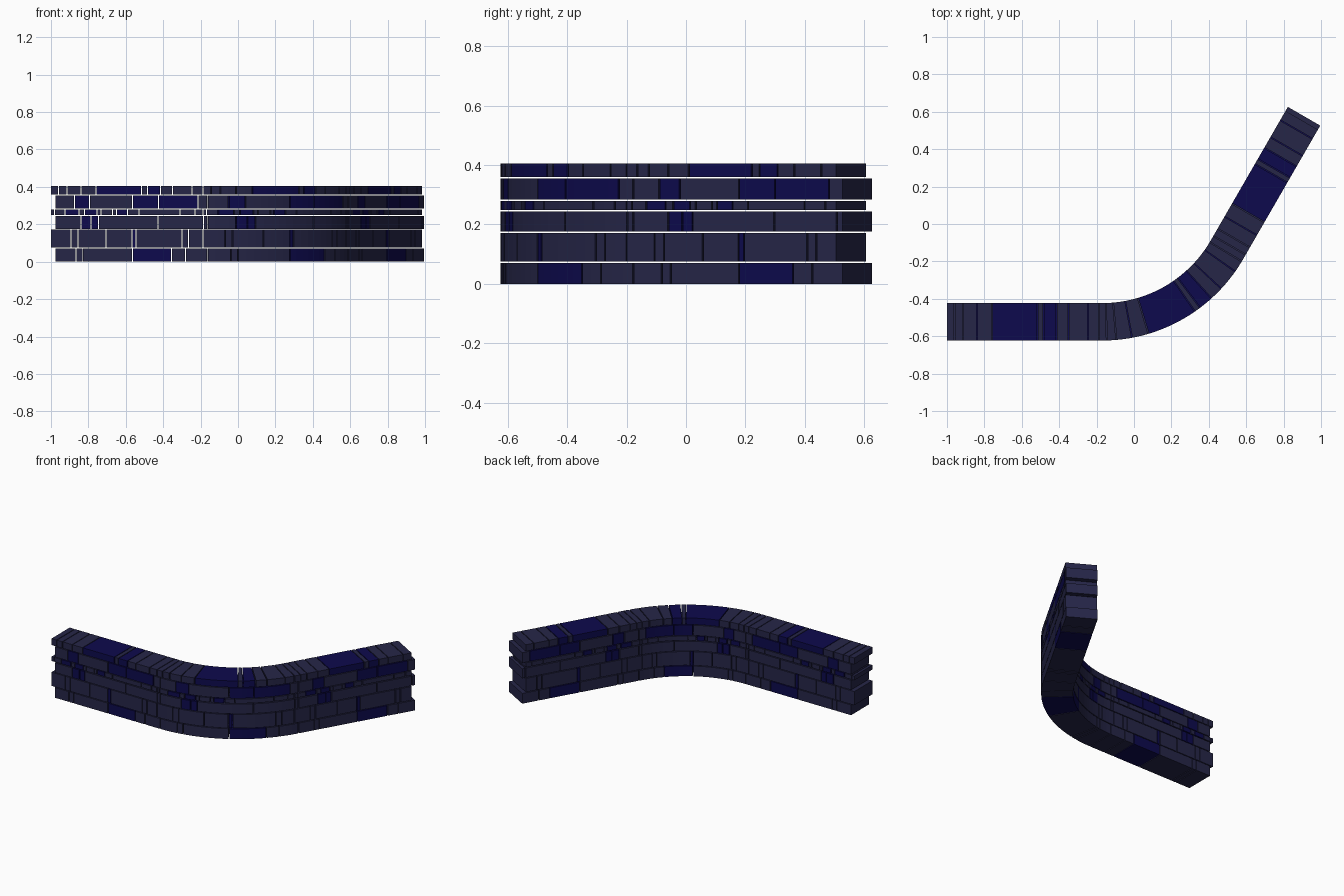
import bpy, bmesh, math

if "Cube" in bpy.data.objects:
    bpy.data.objects.remove(bpy.data.objects["Cube"])

# Wall centreline: straight run, 60 degree bend, straight run
STRAIGHT, RADIUS, BEND = 0.83, 0.77, math.radians(60)
HALF_T, MODULE, GAP = 0.1, 0.812, 0.005
X0, Y0 = -1.0, -0.523
ARC = RADIUS * BEND


def wall_point(s, d):
    """Point at distance s along the wall, offset d to its left."""
    a = min(max((s - STRAIGHT) / RADIUS, 0), BEND)
    x = X0 + min(s, STRAIGHT) + RADIUS * math.sin(a)
    y = Y0 + RADIUS * (1 - math.cos(a))
    rest = max(s - STRAIGHT - ARC, 0)
    x += rest * math.cos(a) - d * math.sin(a)
    y += rest * math.sin(a) + d * math.cos(a)
    return x, y


def material(name, rgb):
    m = bpy.data.materials.new(name)
    m.diffuse_color = (*rgb, 1)
    m.use_nodes = True
    m.node_tree.nodes["Principled BSDF"].inputs["Base Color"].default_value = m.diffuse_color
    return m


grey = material("slate grey brick", (0.019, 0.019, 0.064))
navy = material("navy brick", (0.004, 0.003, 0.075))

# Courses: bottom, top, start offset, joints in one module, indices of navy bricks
COURSES = [
    (0.000, 0.071, 0.025, (0.11, 0.145, 0.41, 0.62, 0.695), {3}),
    (0.076, 0.171, 0.0, (0.107, 0.144, 0.294, 0.433, 0.455, 0.70, 0.735), {4}),
    (0.176, 0.243, 0.025, (0.135, 0.19, 0.23, 0.547, 0.79), {1, 2}),
    (0.249, 0.279, 0.0, (0.02, 0.075, 0.15, 0.18, 0.245, 0.267, 0.33,
                         0.35, 0.41, 0.47, 0.69, 0.77), {2, 4, 8}),
    (0.284, 0.355, 0.025, (0.10, 0.18, 0.41, 0.55, 0.76), {1, 3, 4}),
    (0.360, 0.405, 0.0, (0.04, 0.085, 0.16, 0.24, 0.485, 0.515,
                         0.585, 0.65, 0.755), {4, 6}),
]


def add_brick(bm, s0, s1, z0, z1, mat):
    """Box bent along the wall path."""
    n = 1
    if s1 > STRAIGHT and s0 < STRAIGHT + ARC:
        n = max(1, math.ceil((s1 - s0) / 0.04))
    rings = []
    for i in range(n + 1):
        s = s0 + (s1 - s0) * i / n
        rings.append([bm.verts.new((*wall_point(s, d), z)) for d, z in
                      ((-HALF_T, z0), (HALF_T, z0), (HALF_T, z1), (-HALF_T, z1))])
    faces = [bm.faces.new(rings[0]), bm.faces.new(rings[-1][::-1])]
    for a, b in zip(rings, rings[1:]):
        for k in range(4):
            j = (k + 1) % 4
            faces.append(bm.faces.new((a[k], b[k], b[j], a[j])))
    for f in faces:
        f.material_index = mat


# One object per brick course, the module repeated three times
for number, (z0, z1, shift, joints, blue) in enumerate(COURSES, 1):
    bm = bmesh.new()
    cuts = (0.0, *joints, MODULE)
    for rep in range(3):
        base = shift + rep * MODULE
        for i, (a, b) in enumerate(zip(cuts, cuts[1:])):
            start = base + a + (GAP / 2 if rep or i else 0)
            end = base + b - (0 if rep == 2 and b == MODULE else GAP / 2)
            add_brick(bm, start, end, z0, z1, int(i in blue))
    bmesh.ops.recalc_face_normals(bm, faces=bm.faces)
    mesh = bpy.data.meshes.new(f"brick_course_{number}")
    bm.to_mesh(mesh)
    bm.free()
    mesh.materials.append(grey)
    mesh.materials.append(navy)
    ob = bpy.data.objects.new(f"brick_course_{number}", mesh)
    bpy.context.collection.objects.link(ob)
